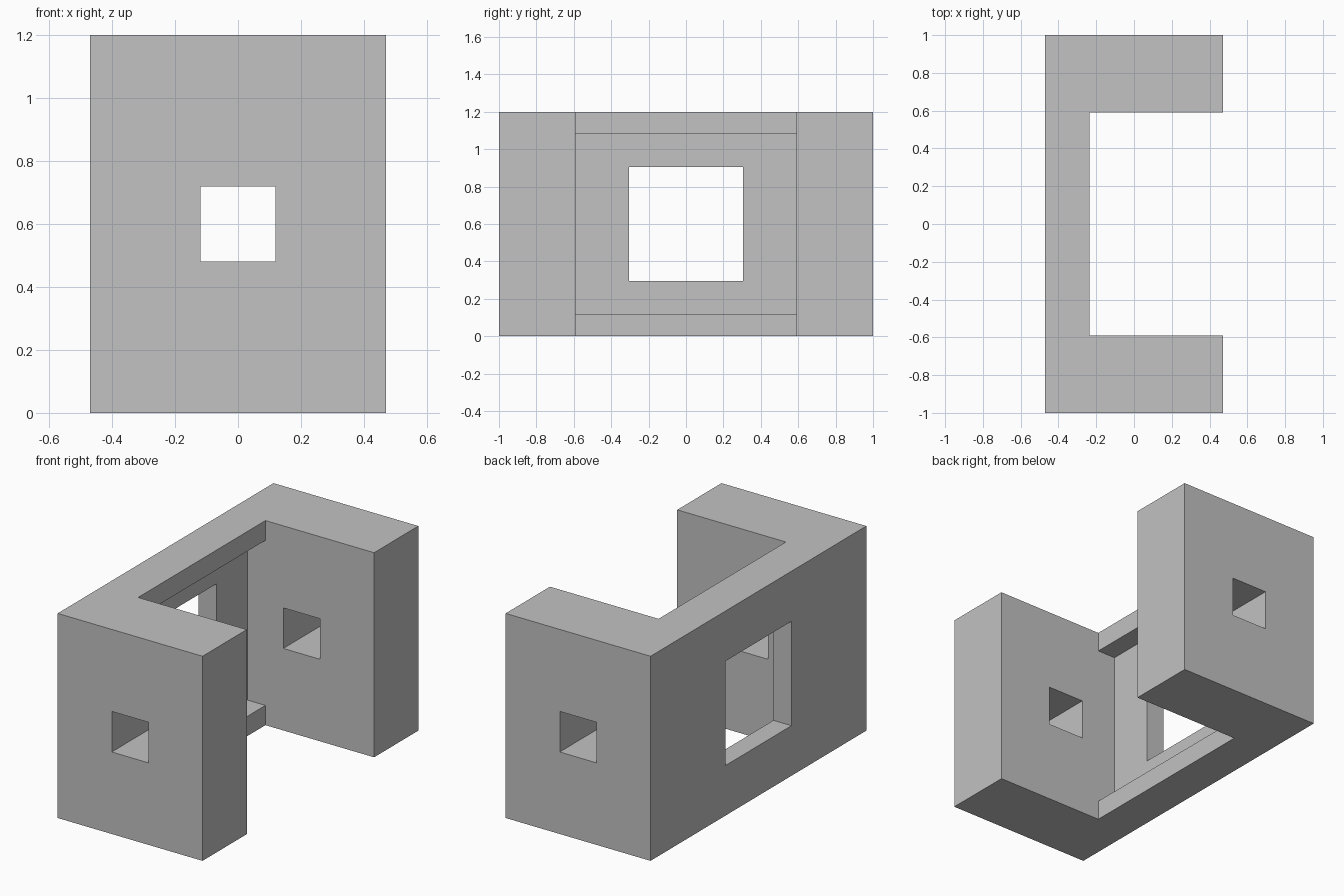
import bpy
import bmesh

if "Cube" in bpy.data.objects:
    bpy.data.objects.remove(bpy.data.objects["Cube"], do_unlink=True)

# Proportions
HALF_X, HALF_Y, HEIGHT = 0.47, 1.0, 1.2
LIP_X, WALL_X = -0.235, -0.353      # inner face of the lips and of the thin wall
GAP_Y = 0.59                        # half width of the gap between the end blocks
LIP = 0.116                         # height of the lips
MID = HEIGHT / 2

grey = bpy.data.materials.new("plain_grey")
grey.use_nodes = True
colour = (0.54, 0.54, 0.54, 1.0)
grey.diffuse_color = colour
shader = next(n for n in grey.node_tree.nodes if n.type == 'BSDF_PRINCIPLED')
shader.inputs["Base Color"].default_value = colour


def prism(name, profile, y0, y1):
    """Extrude an (x, z) profile from y0 to y1."""
    bm = bmesh.new()
    face = bm.faces.new([bm.verts.new((x, y0, z)) for x, z in profile])
    result = bmesh.ops.extrude_face_region(bm, geom=[face])
    verts = [v for v in result["geom"] if isinstance(v, bmesh.types.BMVert)]
    bmesh.ops.translate(bm, verts=verts, vec=(0, y1 - y0, 0))
    bmesh.ops.recalc_face_normals(bm, faces=bm.faces)
    mesh = bpy.data.meshes.new(name)
    bm.to_mesh(mesh)
    bm.free()
    mesh.materials.append(grey)
    obj = bpy.data.objects.new(name, mesh)
    bpy.context.collection.objects.link(obj)
    return obj


def rectangle(x0, x1, z0, z1):
    return [(x0, z0), (x1, z0), (x1, z1), (x0, z1)]


def cut(target, cutter):
    cutter.hide_render = True
    mod = target.modifiers.new(cutter.name, 'BOOLEAN')
    mod.operation = 'DIFFERENCE'
    mod.solver = 'EXACT'
    mod.object = cutter
    bpy.context.view_layer.objects.active = target
    bpy.ops.object.modifier_apply(modifier=mod.name)
    bpy.data.objects.remove(cutter, do_unlink=True)


# Solid bracket block
bracket = prism("bracket_body", rectangle(-HALF_X, HALF_X, 0, HEIGHT), -HALF_Y, HALF_Y)

# Gap between the end blocks, with a recess between the lower and upper lips
gap = [(1, -1), (LIP_X, -1), (LIP_X, LIP), (WALL_X, LIP),
       (WALL_X, HEIGHT - LIP), (LIP_X, HEIGHT - LIP), (LIP_X, 2), (1, 2)]
cut(bracket, prism("gap_cutter", gap, -GAP_Y, GAP_Y))

# Square window through the thin wall
win = 0.306
cut(bracket, prism("window_cutter", rectangle(-1, 0, MID - win, MID + win), -win, win))

# Square hole through both end blocks
hole = 0.119
cut(bracket, prism("end_hole_cutter", rectangle(-hole, hole, MID - hole, MID + hole), -2, 2))
